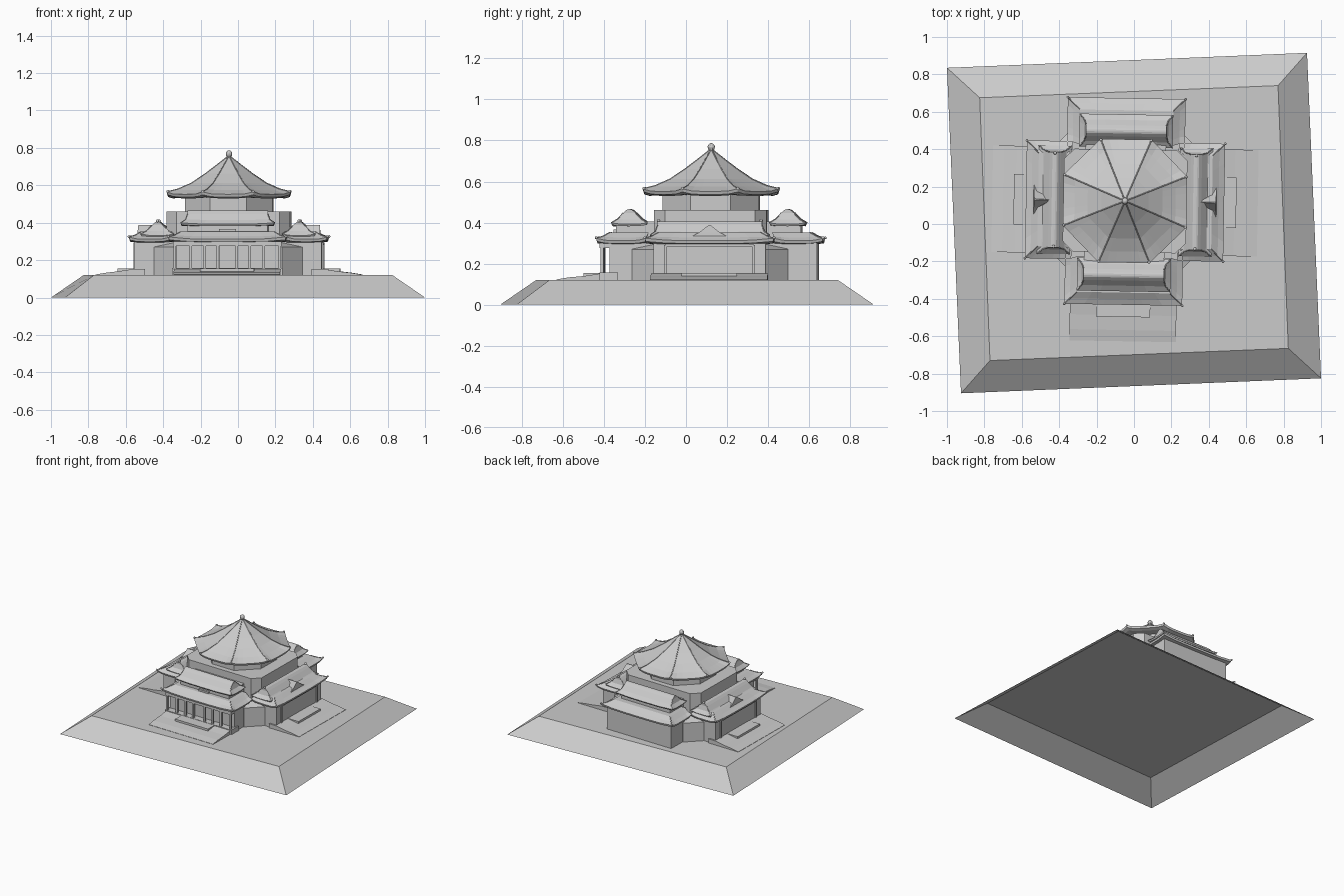
import bpy, bmesh, math
from mathutils import Matrix, Vector

if "Cube" in bpy.data.objects:
    bpy.data.objects.remove(bpy.data.objects["Cube"])

grey = bpy.data.materials.new("stone grey")
grey.use_nodes = True
COLOUR = (0.6, 0.6, 0.6, 1)
grey.diffuse_color = COLOUR
grey.node_tree.nodes["Principled BSDF"].inputs["Base Color"].default_value = COLOUR

# The hall stands off centre and slightly turned on its terrace
HALL = Matrix.Translation((-0.048, 0.123, 0)) @ Matrix.Rotation(math.radians(-1), 4, 'Z')
GROUND = 0.121


def finish(name, bm, matrix):
    bmesh.ops.recalc_face_normals(bm, faces=bm.faces)
    bm.transform(matrix)
    mesh = bpy.data.meshes.new(name)
    bm.to_mesh(mesh)
    bm.free()
    mesh.materials.append(grey)
    ob = bpy.data.objects.new(name, mesh)
    bpy.context.collection.objects.link(ob)


def box(name, x0, x1, y0, y1, z0, z1, matrix=HALL):
    bm = bmesh.new()
    bmesh.ops.create_cube(bm, size=1)
    for v in bm.verts:
        v.co = ((x0 + x1) / 2 + v.co.x * (x1 - x0), (y0 + y1) / 2 + v.co.y * (y1 - y0),
                (z0 + z1) / 2 + v.co.z * (z1 - z0))
    finish(name, bm, matrix)


def loft(name, rings, matrix=HALL, cuts=1, closed=True):
    """Skin outlines (points, z, corner lift); the lift curls the eave corners up."""
    bm = bmesh.new()
    loops = []
    for pts, z, lift in rings:
        loop = []
        for i, a in enumerate(pts):
            a, b = Vector(a), Vector(pts[(i + 1) % len(pts)])
            for k in range(cuts):
                t = k / cuts
                p = a.lerp(b, t)
                loop.append(bm.verts.new((p.x, p.y, z + lift * abs(2 * t - 1) ** 4)))
        loops.append(loop)
    for low, high in zip(loops, loops[1:]):
        for i in range(len(low)):
            j = (i + 1) % len(low)
            bm.faces.new((low[i], low[j], high[j], high[i]))
    bm.faces.new(loops[-1])
    if closed:
        bm.faces.new(loops[0])
    finish(name, bm, matrix)


def rib(name, rings, corner, matrix, radius):
    """Tube following one corner of the lofted outlines."""
    curve = bpy.data.curves.new(name, 'CURVE')
    curve.dimensions = '3D'
    curve.bevel_depth = radius
    curve.bevel_resolution = 0
    curve.use_fill_caps = True
    line = curve.splines.new('POLY')
    line.points.add(len(rings) - 1)
    for point, (pts, z, lift) in zip(line.points, rings):
        point.co = (*(matrix @ Vector((*pts[corner], z + lift))), 1)
    curve.materials.append(grey)
    bpy.context.collection.objects.link(bpy.data.objects.new(name, curve))


def ball(name, pos, radius, matrix=HALL):
    bm = bmesh.new()
    bmesh.ops.create_uvsphere(bm, u_segments=10, v_segments=6, radius=radius,
                              matrix=Matrix.Translation(pos))
    finish(name, bm, matrix)


def rect(hw, y0, y1):
    return [(-hw, y0), (hw, y0), (hw, y1), (-hw, y1)]


def octagon(apothem):
    r = apothem / math.cos(math.pi / 8)
    return [(r * math.cos(a), r * math.sin(a))
            for a in (math.pi / 8 + i * math.pi / 4 for i in range(8))]


def chamfered(hx, hy, cut):
    """Rectangle with its four corners cut off."""
    x, y = hx - cut, hy - cut
    return [(x, -hy), (hx, -y), (hx, y), (x, hy), (-x, hy), (-hx, y), (-hx, -y), (-x, -hy)]


# Sloping terrace, an open shell underneath
loft("terrace", [
    ([(-0.925, -0.905), (1, -0.825), (0.925, 0.915), (-1, 0.835)], 0, 0),
    ([(-0.77, -0.73), (0.825, -0.665), (0.77, 0.74), (-0.825, 0.675)], 0.12, 0),
], Matrix.Identity(4), closed=False)

# Central hall: chamfered lower and upper blocks, then the drum
lower = chamfered(0.405, 0.38, 0.115)
loft("lower_hall", [(lower, GROUND, 0), (lower, 0.27, 0),
                    (chamfered(0.33, 0.3, 0.1), 0.3, 0)])
upper_hall = chamfered(0.33, 0.275, 0.055)
loft("upper_hall", [(upper_hall, 0.27, 0), (upper_hall, 0.46, 0)])
loft("drum", [(octagon(0.235), 0.45, 0), (octagon(0.235), 0.555, 0)])

# Main roof: gently concave octagonal cone with lifted corners and thin ribs
main = [(octagon(r), z, lift) for r, z, lift in (
    (0.33, 0.552, 0.013), (0.27, 0.575, 0.005), (0.2, 0.611, 0),
    (0.125, 0.662, 0), (0.065, 0.708, 0), (0.012, 0.75, 0))]
under = [(octagon(0.22), 0.535, 0), (octagon(0.3), 0.53, 0.008),
         (octagon(0.325), 0.537, 0.012)]
loft("main_roof", under + main, cuts=6)
for i in range(8):
    rib("main_roof_rib", main, i, HALL, 0.003)
    x, y = octagon(0.325)[i]
    ball("main_roof_tip", (x, y, 0.566), 0.008)
loft("finial_neck", [(octagon(r), z, 0) for r, z in
                     ((0.022, 0.735), (0.012, 0.75), (0.016, 0.76))])
ball("finial_ball", (0, 0, 0.769), 0.018)


def wing(name, deg, reach, wall, eave, gable, top, ridge_y, porch=0.03):
    """Wing facing -y before turning: walls, lower skirt roof and upper ridge roof."""
    m = HALL @ Matrix.Rotation(math.radians(deg), 4, 'Z')
    box(name + "_wall", -wall, wall, -reach + porch, -0.25, GROUND, 0.31, m)
    skirt = [(rect(0.315, -reach, -0.31), 0.312, 0.012),
             (rect(0.285, -reach + 0.03, -0.31), 0.328, 0.004),
             (rect(0.25, -reach + 0.065, -0.3), 0.352, 0)]
    loft(name + "_lower_roof", [(rect(0.27, -reach + 0.04, -0.31), 0.295, 0),
                                (rect(0.31, -reach + 0.004, -0.31), 0.298, 0.01)] + skirt, m, 6)
    # Upper tier above the skirt
    box(name + "_upper_wall", -gable, gable, ridge_y - 0.065, -0.25, 0.3, top - 0.06, m)
    upper = [(rect(w, ridge_y - d, ridge_y + d), top + z, lift) for w, d, z, lift in (
        (eave, 0.088, -0.073, 0.007), (gable + 0.01, 0.058, -0.05, 0.002),
        (gable, 0.03, -0.018, 0), (gable, 0.014, -0.003, 0), (gable, 0.005, 0, 0))]
    loft(name + "_upper_roof", [(rect(eave - 0.005, ridge_y - 0.083, ridge_y + 0.083),
                                 top - 0.083, 0.006)] + upper, m, 4)
    for c in range(2):
        rib(name + "_lower_rib", skirt, c, m, 0.003)
        x, y = skirt[0][0][c]
        ball(name + "_eave_tip", (x, y, 0.326), 0.007, m)
    for c in range(4):
        rib(name + "_upper_rib", upper[:3], c, m, 0.003)
    return m


def approach(m, reach, length, landing):
    """Gentle ramp with a raised landing at the door."""
    out = -reach - length
    ramp = [(out, GROUND + 0.002), (out + 0.06, 0.133), (-reach - 0.08, 0.14),
            (-reach, 0.153), (-reach + 0.06, 0.153), (-reach + 0.06, GROUND), (out, GROUND)]
    bm = bmesh.new()
    rows = [[bm.verts.new((x, y, z)) for y, z in ramp] for x in (-0.285, 0.285)]
    n = len(ramp)
    for i in range(n):
        j = (i + 1) % n
        bm.faces.new((rows[0][i], rows[0][j], rows[1][j], rows[1][i]))
    for row in rows:
        bm.faces.new(row)
    finish("approach_ramp", bm, m)
    box("approach_landing", -landing, landing, -reach - 0.09, -reach + 0.05, GROUND, 0.155, m)


# Front wing with a colonnade
m = wing("front_wing", 0, 0.555, 0.285, 0.25, 0.215, 0.465, -0.395, 0.065)
approach(m, 0.53, 0.22, 0.145)
box("porch_floor", -0.295, 0.295, -0.54, -0.45, GROUND, 0.157, m)
box("porch_beam", -0.29, 0.29, -0.54, -0.48, 0.275, 0.3, m)
for x in (0.05, 0.12, 0.195, 0.28):
    for side in (-x, x):
        box("porch_column", side - 0.007, side + 0.007, -0.535, -0.521, 0.15, 0.285, m)
box("front_plaque", -0.045, 0.045, -0.475, -0.45, 0.34, 0.365, m)

# Plain rear wing
wing("rear_wing", 180, 0.55, 0.285, 0.25, 0.215, 0.465, -0.375)

# Side wings with a small gabled dormer on each roof
for name, deg in (("left_wing", 90), ("right_wing", -90)):
    m = wing(name, deg, 0.53, 0.273, 0.29, 0.255, 0.405, -0.378)
    approach(m, 0.505, 0.205, 0.135)
    loft(name + "_dormer", [([(-0.115, -0.49), (0.115, -0.49), (0, -0.37)], 0.318, 0),
                            ([(-0.05, -0.488), (0.05, -0.488), (0, -0.37)], 0.352, 0),
                            ([(-0.004, -0.485), (0.004, -0.485), (0, -0.39)], 0.388, 0)], m)
    for x in (-0.25, 0.25):
        ball(name + "_ridge_tip", (x, -0.378, 0.409), 0.009, m)
    # Door frame standing proud of the wall
    for x in (-0.215, 0.215):
        box(name + "_frame_post", x - 0.006, x + 0.006, -0.508, -0.49, 0.15, 0.29, m)
    box(name + "_frame_beam", -0.215, 0.215, -0.508, -0.49, 0.28, 0.295, m)
